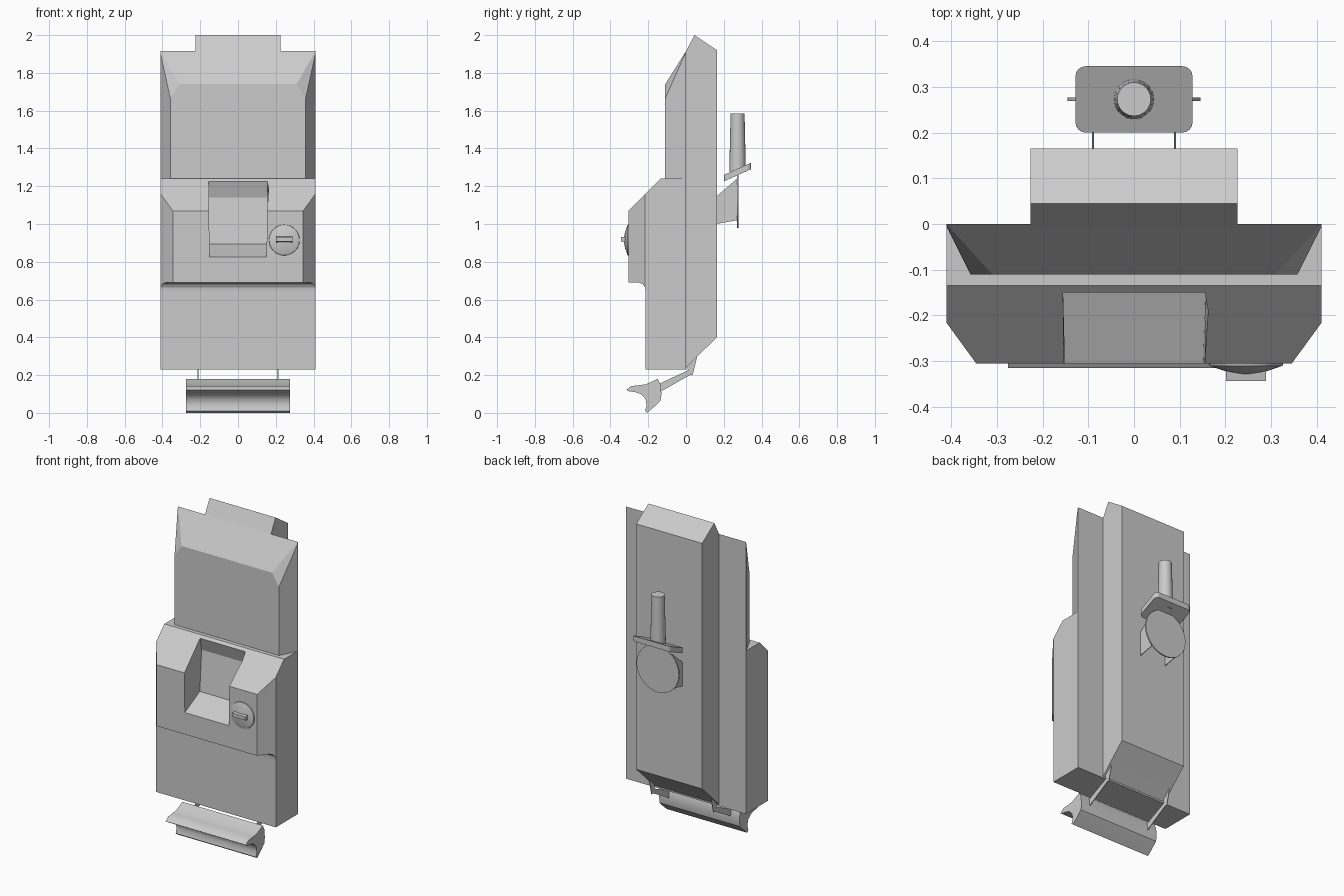
import bpy, bmesh, math
from mathutils import Vector, Matrix

cube = bpy.data.objects.get("Cube")
if cube:
    bpy.data.objects.remove(cube, do_unlink=True)

grey = bpy.data.materials.new("plain_grey")
grey.use_nodes = True
COLOUR = (0.6, 0.6, 0.6, 1)
grey.diffuse_color = COLOUR
grey.node_tree.nodes["Principled BSDF"].inputs["Base Color"].default_value = COLOUR


def finish(name, bm, smooth=False):
    bmesh.ops.recalc_face_normals(bm, faces=bm.faces)
    mesh = bpy.data.meshes.new(name)
    bm.to_mesh(mesh)
    bm.free()
    mesh.materials.append(grey)
    ob = bpy.data.objects.new(name, mesh)
    bpy.context.collection.objects.link(ob)
    if smooth:
        bpy.ops.object.select_all(action='DESELECT')
        ob.select_set(True)
        bpy.context.view_layer.objects.active = ob
        bpy.ops.object.shade_smooth_by_angle(angle=math.radians(35))
    return ob


def side_prism(profile, half, centre=0.0):
    """Spread a (y, z) profile along x; half is a width or a rule of z."""
    width = half if callable(half) else (lambda z: half)
    bm = bmesh.new()
    left = [bm.verts.new((centre - width(z), y, z)) for y, z in profile]
    right = [bm.verts.new((centre + width(z), y, z)) for y, z in profile]
    bm.faces.new(left)
    bm.faces.new(right[::-1])
    for i in range(len(profile)):
        j = (i + 1) % len(profile)
        bm.faces.new((left[i], right[i], right[j], left[j]))
    return bm


def slice_off(bm, a, b, c):
    """Cut both sides along a mirrored plane through three points."""
    for s in (1, -1):
        p, q, r = (Vector((v[0] * s, v[1], v[2])) for v in (a, b, c))
        n = (q - p).cross(r - p).normalized()
        if n.x * s < 0:
            n = -n
        geom = bm.verts[:] + bm.edges[:] + bm.faces[:]
        cut = bmesh.ops.bisect_plane(bm, geom=geom, plane_co=p, plane_no=n,
                                     dist=1e-5, clear_outer=True)
        edges = [e for e in cut["geom_cut"] if isinstance(e, bmesh.types.BMEdge)]
        bmesh.ops.holes_fill(bm, edges=edges, sides=0)


def cone(bm, r1, r2, depth, matrix, segments=32):
    bmesh.ops.create_cone(bm, cap_ends=True, segments=segments, radius1=r1,
                          radius2=r2, depth=depth, matrix=matrix)


# Rear housing
finish("rear_housing", side_prism(
    [(0, .24), (0, 1.915), (.045, 2), (.165, 1.92), (.165, .4), (.06, .3)], .226))

# Upper cover with chamfered sides and clipped corners
bm = side_prism([(0, 1.24), (-.11, 1.24), (-.11, 1.74), (0, 1.915)], .41)
slice_off(bm, (.41, -.005, 0), (.358, -.11, 0), (.41, -.005, 1))
slice_off(bm, (.41, 0, 1.915), (.358, -.11, 1.665), (.31, -.11, 1.74))
finish("upper_cover", bm)

# Lower cover with shoulder and fillet
bm = side_prism([(0, .23), (0, 1.24), (-.135, 1.24), (-.305, 1.07), (-.305, .69),
                 (-.25, .69), (-.228, .682), (-.217, .665), (-.215, .645),
                 (-.215, .23)], .41)
slice_off(bm, (.41, -.216, 0), (.345, -.305, 0), (.41, -.216, 1))
lower = finish("lower_cover", bm)

# Finger pocket
pocket = finish("pocket_cutter", side_prism(
    [(-.15, 1.225), (-.12, 1.14), (-.15, .895), (-.305, .825), (-.36, .8),
     (-.36, 1.3), (-.15, 1.3)],
    lambda z: .165 - max(0, 1.0 - z) * .08 - min(.01, max(0, z - 1.2) * .5)))
pocket.hide_render = True
mod = lower.modifiers.new("pocket", 'BOOLEAN')
mod.operation = 'DIFFERENCE'
mod.solver = 'EXACT'
mod.object = pocket
bpy.context.view_layer.objects.active = lower
bpy.ops.object.modifier_apply(modifier="pocket")
bpy.data.objects.remove(pocket, do_unlink=True)

# Lock: shallow stepped dome with a raised key tab
face_front = Matrix.Rotation(math.radians(90), 4, 'X')
bm = bmesh.new()
for r1, r2, y0, y1 in ((.083, .08, -.3, -.31), (.08, .045, -.31, -.322),
                       (.045, .012, -.322, -.329)):
    cone(bm, r1, r2, y0 - y1,
         Matrix.Translation((.245, (y0 + y1) / 2, .915)) @ face_front)
finish("lock_dome", bm, True)
finish("lock_tab", side_prism(
    [(-.31, .9), (-.343, .908), (-.343, .93), (-.31, .936)], .044, .245))

# Curved lower lip
finish("lower_lip", side_prism(
    [(-.315, .122), (-.29, .142), (-.25, .146), (-.21, .152), (-.15, .18),
     (-.135, .15), (-.13, .1), (-.135, .065), (-.165, .035), (-.205, 0),
     (-.217, .01), (-.208, .04), (-.215, .075), (-.24, .1), (-.27, .11),
     (-.305, .115)], .275), True)

# Thin lip arms and rear brackets
for side, x in (("right", -1), ("left", 1)):
    finish(side + "_lip_arm", side_prism(
        [(-.14, .155), (.01, .225), (0, .285), (.06, .302), (.035, .2),
         (.02, .2), (-.135, .112)], .002, x * .212))
    finish(side + "_bracket", side_prism(
        [(.16, 1.0), (.16, 1.145), (.27, 1.24), (.27, 1.02)], .002, x * .09))

# Rear disc
bm = bmesh.new()
cone(bm, .145, .145, .008, Matrix.Translation((0, .273, 1.125)) @ face_front)
finish("rear_disc", bm)

# Tilted plate with rounded corners
bm = bmesh.new()
bmesh.ops.create_cube(bm, size=1, matrix=Matrix.Diagonal((.256, .145, .034, 1)))
corners = [e for e in bm.edges if abs(e.verts[0].co.z - e.verts[1].co.z) > .01]
bmesh.ops.bevel(bm, geom=corners, offset=.022, segments=4, profile=.5,
                affect='EDGES')
for v in bm.verts:
    v.co = Vector((v.co.x, v.co.y + .2725, v.co.z + 1.275 + v.co.y * .45))
finish("tilted_plate", bm)

# Tapered post
bm = bmesh.new()
cone(bm, .044, .037, .31, Matrix.Translation((0, .273, 1.43)), 20)
finish("rear_post", bm, True)
